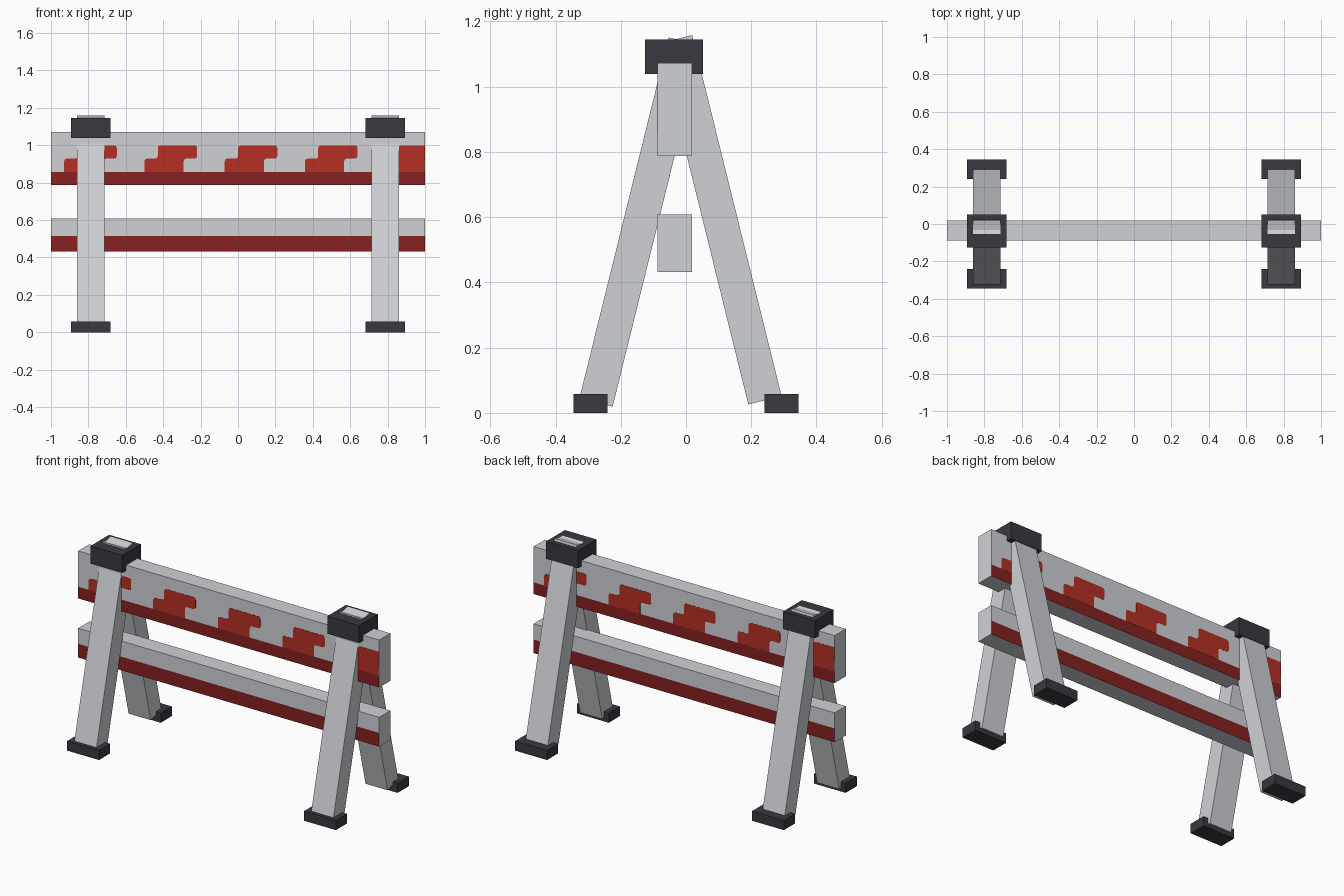
import bpy, bmesh
from math import radians, pi
from mathutils import Matrix, Vector

cube = bpy.data.objects.get("Cube")
if cube:
    bpy.data.objects.remove(cube, do_unlink=True)


def material(name, rgb):
    m = bpy.data.materials.new(name)
    m.use_nodes = True
    m.diffuse_color = (*rgb, 1)
    m.node_tree.nodes["Principled BSDF"].inputs["Base Color"].default_value = (*rgb, 1)
    return m


GREY = material("light grey", (0.63, 0.64, 0.67))
DARK_RED = material("dark red", (0.24, 0.015, 0.015))
RED = material("bright red", (0.46, 0.03, 0.018))
BLACK = material("charcoal", (0.042, 0.04, 0.052))


def finish(bm, name, *mats):
    bmesh.ops.recalc_face_normals(bm, faces=bm.faces)
    mesh = bpy.data.meshes.new(name)
    bm.to_mesh(mesh)
    bm.free()
    for m in mats:
        mesh.materials.append(m)
    obj = bpy.data.objects.new(name, mesh)
    bpy.context.collection.objects.link(obj)
    return obj


def box_mesh(size, centre, tilt=0):
    bm = bmesh.new()
    matrix = (Matrix.Translation(centre) @ Matrix.Rotation(tilt, 4, "X")
              @ Matrix.Diagonal((*size, 1)))
    bmesh.ops.create_cube(bm, size=1, matrix=matrix)
    return bm


BEAM_Y, BEAM_DEPTH = -0.035, 0.106


# Beams with a dark stripe along the lower front and back
def beam(name, low, stripe_top, high):
    bm = box_mesh((2, BEAM_DEPTH, high - low), (0, BEAM_Y, (low + high) / 2))
    bmesh.ops.bisect_plane(bm, geom=bm.verts[:] + bm.edges[:] + bm.faces[:],
                           plane_co=(0, 0, stripe_top), plane_no=(0, 0, 1))
    bm.normal_update()
    for f in bm.faces:
        if abs(f.normal.y) > 0.9 and f.calc_center_median().z < stripe_top:
            f.material_index = 1
    finish(bm, name, GREY, DARK_RED)


beam("upper_beam", 0.787, 0.857, 1.072)
beam("lower_beam", 0.432, 0.514, 0.608)


# Stepped red blocks painted on both faces of the upper beam
def painted_block(name, x, turn):
    low, mid, top = 0.857, 0.928, 1.0
    step, length = 0.072, 0.21
    outline = [(0, low), (length, low), (length, mid), (length + step, mid),
               (length + step, top), (step, top), (step, mid), (0, mid)]
    bm = bmesh.new()
    y = -BEAM_DEPTH / 2 - 0.001
    bm.faces.new([bm.verts.new((x + dx, y, z)) for dx, z in outline])
    corners = [v for v in bm.verts if v.co.z > low + 0.01]
    bmesh.ops.bevel(bm, geom=corners, offset=0.014, segments=2, profile=0.5,
                    affect="VERTICES")
    bmesh.ops.bisect_plane(bm, geom=bm.verts[:] + bm.edges[:] + bm.faces[:],
                           plane_co=(1, 0, 0), plane_no=(1, 0, 0), clear_outer=True)
    solid = bmesh.ops.extrude_face_region(bm, geom=bm.faces[:])
    back = [g for g in solid["geom"] if isinstance(g, bmesh.types.BMVert)]
    bmesh.ops.translate(bm, verts=back, vec=(0, 0.003, 0))
    bm.transform(Matrix.Translation((0, BEAM_Y, 0)) @ Matrix.Rotation(turn, 4, "Z"))
    finish(bm, name, RED)


for side, turn in (("front", 0), ("back", pi)):
    for i in range(5):
        painted_block(f"{side}_red_block_{i + 1}", -0.93 + 0.429 * i, turn)

# Trestles: two leaning legs, their feet and a cap at each end
LEAN = radians(13.9)
for side, x in (("right", -0.787), ("left", 0.787)):
    for end, s, y, z in (("front", -1, -0.139, 0.585), ("back", 1, 0.105, 0.592)):
        finish(box_mesh((0.147, 0.105, 1.14), (x, y, z), s * LEAN),
               f"{end}_{side}_leg", GREY)
        finish(box_mesh((0.211, 0.105, 0.058), (x, s * 0.293, 0.029)),
               f"{end}_{side}_foot", BLACK)
    finish(box_mesh((0.211, 0.177, 0.105), (x, -0.037, 1.092)), f"{side}_cap", BLACK)
